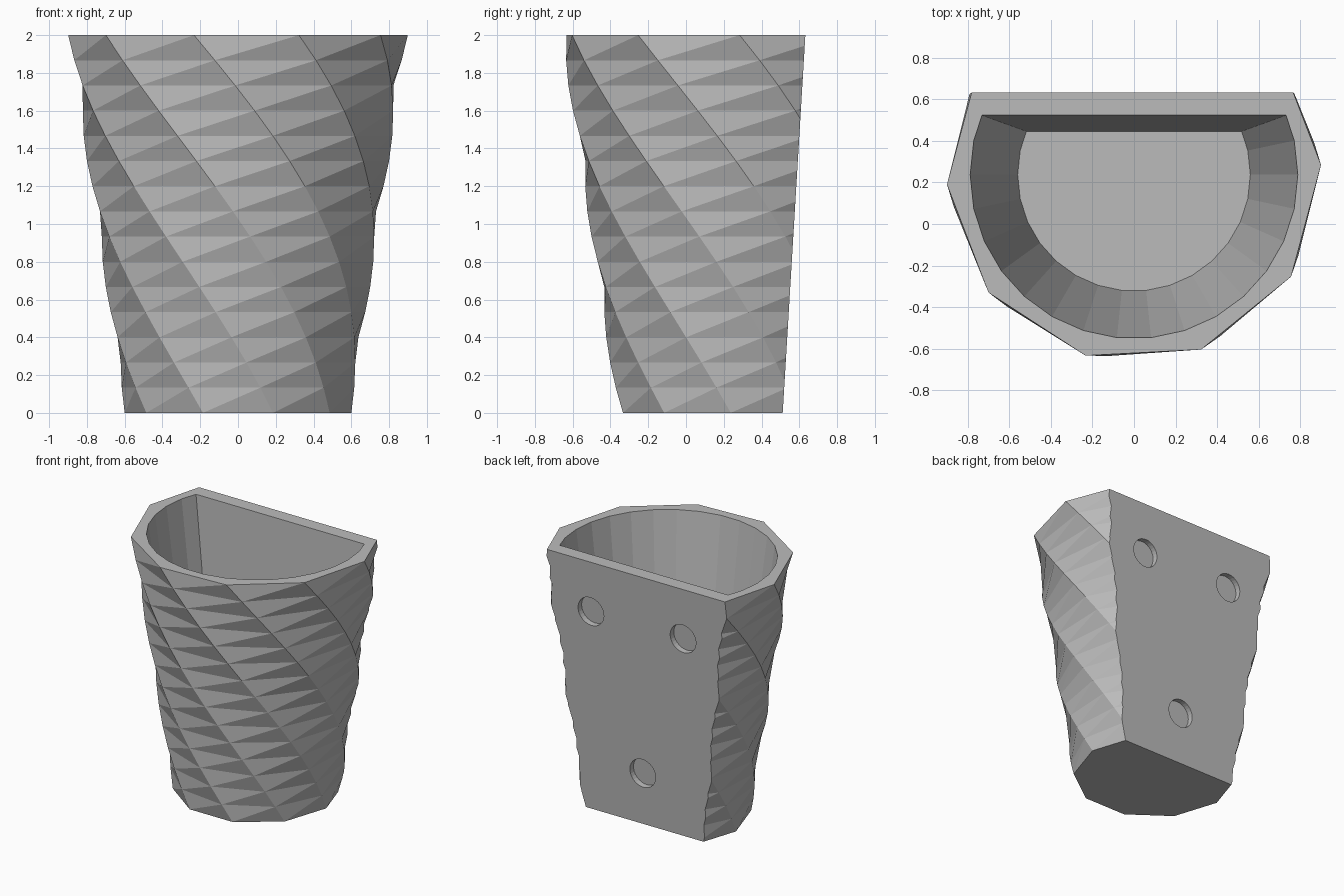
import bpy, bmesh
from math import sin, cos, radians, atan
from mathutils import Vector, Matrix

if "Cube" in bpy.data.objects:
    bpy.data.objects.remove(bpy.data.objects["Cube"], do_unlink=True)

HEIGHT, AXIS_Y = 2.0, 0.237
TAPER = 1.5            # top size relative to the base
TWIST, SLICES = -105, 15
BACK_SLOPE = 0.06      # outward lean of the flat back

grey = bpy.data.materials.new("matte_grey")
grey.use_nodes = True
COLOUR = (0.5, 0.5, 0.5, 1)
grey.diffuse_color = COLOUR
grey.node_tree.nodes["Principled BSDF"].inputs["Base Color"].default_value = COLOUR


def new_object(name, bm):
    bmesh.ops.recalc_face_normals(bm, faces=bm.faces[:])
    mesh = bpy.data.meshes.new(name)
    bm.to_mesh(mesh)
    bm.free()
    mesh.materials.append(grey)
    obj = bpy.data.objects.new(name, mesh)
    bpy.context.collection.objects.link(obj)
    return obj


def half_vessel(name, sides, radius, z0, z1, slices, twist, back_y, slope):
    """Tapered, twisted prism with its back sliced off by a leaning plane."""
    bm = bmesh.new()
    rings = []
    for k in range(slices + 1):
        z = z0 + (z1 - z0) * k / slices
        r = radius * (1 + (TAPER - 1) * z / HEIGHT)
        turn = radians(twist * k / slices)
        step = radians(360 / sides)
        rings.append([bm.verts.new((r * cos(i * step + turn),
                                    AXIS_Y + r * sin(i * step + turn), z))
                      for i in range(sides)])
    for low, high in zip(rings, rings[1:]):
        for i in range(sides):
            j = (i + 1) % sides
            if twist:
                bm.faces.new((low[i], low[j], high[j]))
                bm.faces.new((low[i], high[j], high[i]))
            else:
                bm.faces.new((low[i], low[j], high[j], high[i]))
    bm.faces.new(rings[0][::-1])
    bm.faces.new(rings[-1])
    # Flat back
    cut = bmesh.ops.bisect_plane(
        bm, geom=bm.verts[:] + bm.edges[:] + bm.faces[:],
        plane_co=Vector((0, back_y, 0)), plane_no=Vector((0, 1, -slope)),
        clear_outer=True)
    edges = [e for e in cut["geom_cut"] if isinstance(e, bmesh.types.BMEdge)]
    bmesh.ops.holes_fill(bm, edges=edges, sides=0)
    return new_object(name, bm)


def carve(target, cutter):
    cutter.hide_render = True
    mod = target.modifiers.new("carve", "BOOLEAN")
    mod.operation, mod.solver, mod.object = "DIFFERENCE", "EXACT", cutter
    bpy.context.view_layer.update()
    graph = bpy.context.evaluated_depsgraph_get()
    carved = bpy.data.meshes.new_from_object(target.evaluated_get(graph))
    target.modifiers.clear()
    target.data = carved
    bpy.data.objects.remove(cutter, do_unlink=True)


# Twisted ten-sided outer shell
planter = half_vessel("planter_body", 10, 0.6, 0, HEIGHT, SLICES, TWIST, 0.512, BACK_SLOPE)

# Smooth-walled hollow, running slightly past the rim
carve(planter, half_vessel("hollow", 30, 0.525, 0.26, HEIGHT + 0.1, 1, 0, 0.434, 0.0445))

# Three shallow round mounting recesses in the back
for x, z in ((0.4, 1.6), (-0.4, 1.6), (0, 0.41)):
    bm = bmesh.new()
    place = (Matrix.Translation((x, 0.512 + BACK_SLOPE * z, z))
             @ Matrix.Rotation(radians(90) - atan(BACK_SLOPE), 4, "X"))
    bmesh.ops.create_cone(bm, cap_ends=True, segments=30, radius1=0.112,
                          radius2=0.112, depth=0.09, matrix=place)
    carve(planter, new_object("recess", bm))

for face in planter.data.polygons:
    face.use_smooth = False
    face.material_index = 0
